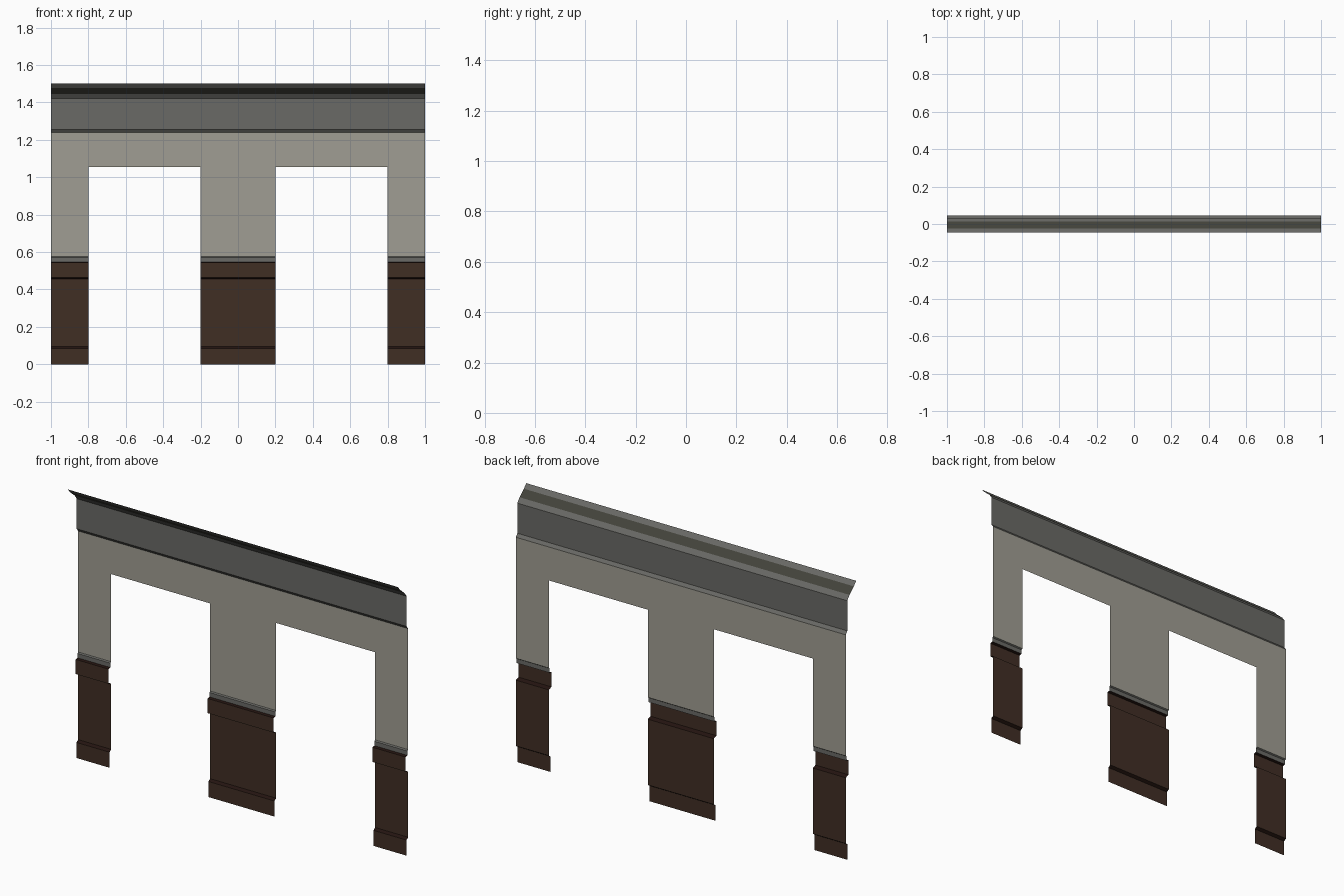
import bpy, bmesh

if "Cube" in bpy.data.objects:
    bpy.data.objects.remove(bpy.data.objects["Cube"])


def material(name, srgb):
    m = bpy.data.materials.new(name)
    lin = [((c / 255 + 0.055) / 1.055) ** 2.4 for c in srgb]
    m.diffuse_color = (*lin, 1)
    m.use_nodes = True
    m.node_tree.nodes["Principled BSDF"].inputs["Base Color"].default_value = m.diffuse_color
    return m


PLASTER = material("plaster", (160, 158, 147))
GREY = material("grey_trim", (106, 106, 102))
DARK = material("dark_trim", (66, 66, 58))
WOOD = material("brown_wood", (64, 46, 36))
SHADE = material("dark_wood", (36, 20, 16))


def sheet(name, profile, spans, mats):
    """Open (y, z) profile, bottom to top, extruded over each x span;
    one material per profile segment."""
    bm = bmesh.new()
    slots = list(dict.fromkeys(mats))
    for x0, x1 in spans:
        left = [bm.verts.new((x0, y, z)) for y, z in profile]
        right = [bm.verts.new((x1, y, z)) for y, z in profile]
        for i, mat in enumerate(mats):
            f = bm.faces.new((left[i], right[i], right[i + 1], left[i + 1]))
            f.material_index = slots.index(mat)
    me = bpy.data.meshes.new(name)
    bm.to_mesh(me)
    bm.free()
    for m in slots:
        me.materials.append(m)
    ob = bpy.data.objects.new(name, me)
    bpy.context.collection.objects.link(ob)
    return ob


PIERS = [(-1, -0.8), (-0.2, 0.2), (0.8, 1)]
FULL = [(-1, 1)]
WALL_Y = 0.045

# Wainscot: skirting, recessed panel, protruding top band
sheet("wainscot",
      [(0.03, 0), (0.03, 0.085), (WALL_Y, 0.095), (WALL_Y, 0.455),
       (0.022, 0.463), (0.022, 0.543), (0.038, 0.546)],
      PIERS, [WOOD, SHADE, WOOD, SHADE, WOOD, SHADE])

# Grey rail above the wainscot
sheet("chair_rail", [(0.038, 0.546), (0.038, 0.57), (WALL_Y, 0.575)],
      PIERS, [GREY, GREY])

# Plaster piers between the openings, and the wall over them
sheet("wall_piers", [(WALL_Y, 0.575), (WALL_Y, 1.055)], PIERS, [PLASTER])
sheet("wall_header", [(WALL_Y, 1.055), (WALL_Y, 1.238)], FULL, [PLASTER])

# Frieze board
sheet("frieze", [(WALL_Y, 1.238), (0.032, 1.255), (0.032, 1.42)],
      FULL, [GREY, GREY])

# Flared cornice leaning out to the front
sheet("cornice",
      [(0.032, 1.42), (0.013, 1.445), (-0.025, 1.477), (-0.045, 1.5)],
      FULL, [GREY, DARK, GREY])
